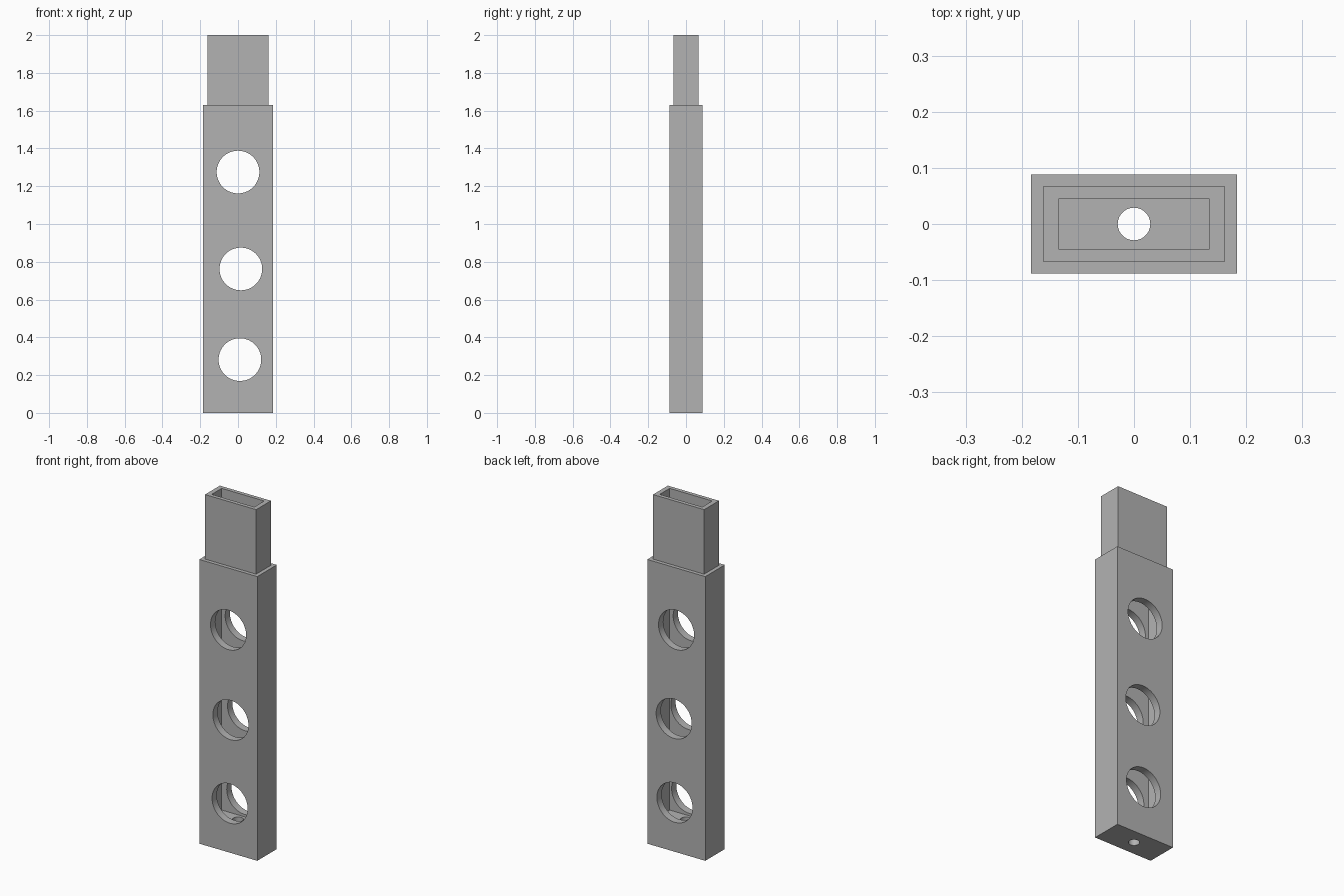
import bpy, bmesh, math

default = bpy.data.objects.get("Cube")
if default:
    bpy.data.objects.remove(default, do_unlink=True)

grey = bpy.data.materials.new("plain grey")
grey.use_nodes = True
colour = (0.45, 0.45, 0.45, 1)
grey.diffuse_color = colour
grey.node_tree.nodes["Principled BSDF"].inputs["Base Color"].default_value = colour

# Stepped hollow post: rectangles (half width, half depth, height) lofted
# up the outside, over the shoulder and rim, then down to the inner floor
SECTIONS = [
    (0.184, 0.088, 0.0),
    (0.184, 0.088, 1.63),
    (0.162, 0.067, 1.63),
    (0.162, 0.067, 2.0),
    (0.135, 0.045, 2.0),
    (0.135, 0.045, 0.155),
]
bm = bmesh.new()
rings = [[bm.verts.new((sx * w, sy * d, z))
          for sx, sy in ((-1, -1), (1, -1), (1, 1), (-1, 1))]
         for w, d, z in SECTIONS]
for low, high in zip(rings, rings[1:]):
    for i in range(4):
        j = (i + 1) % 4
        bm.faces.new((low[i], low[j], high[j], high[i]))
bm.faces.new(rings[0])
bm.faces.new(rings[-1])
bmesh.ops.recalc_face_normals(bm, faces=bm.faces)
mesh = bpy.data.meshes.new("hollow_post")
bm.to_mesh(mesh)
bm.free()
post = bpy.data.objects.new("hollow_post", mesh)
bpy.context.collection.objects.link(post)
mesh.materials.append(grey)


def drill(name, radius, depth, location, rotation=(0, 0, 0)):
    """Cut a round hole through the post."""
    bpy.ops.mesh.primitive_cylinder_add(vertices=64, radius=radius, depth=depth,
                                        location=location, rotation=rotation)
    cutter = bpy.context.object
    cutter.name = name
    cutter.hide_render = True
    cutter.data.materials.append(grey)
    cut = post.modifiers.new(name, "BOOLEAN")
    cut.operation = "DIFFERENCE"
    cut.solver = "EXACT"
    cut.object = cutter
    bpy.ops.object.select_all(action="DESELECT")
    post.select_set(True)
    bpy.context.view_layer.objects.active = post
    bpy.ops.object.modifier_apply(modifier=cut.name)
    bpy.data.objects.remove(cutter, do_unlink=True)


# Large holes through front and back walls
for x, z in ((0.0, 1.275), (0.015, 0.762), (0.01, 0.282)):
    drill("wall_hole", 0.113, 0.5, (x, 0, z), (math.pi / 2, 0, 0))

# Small drain hole through the floor
drill("floor_hole", 0.029, 0.4, (0, 0, 0.1))

bpy.ops.object.shade_smooth_by_angle(angle=math.radians(30))
